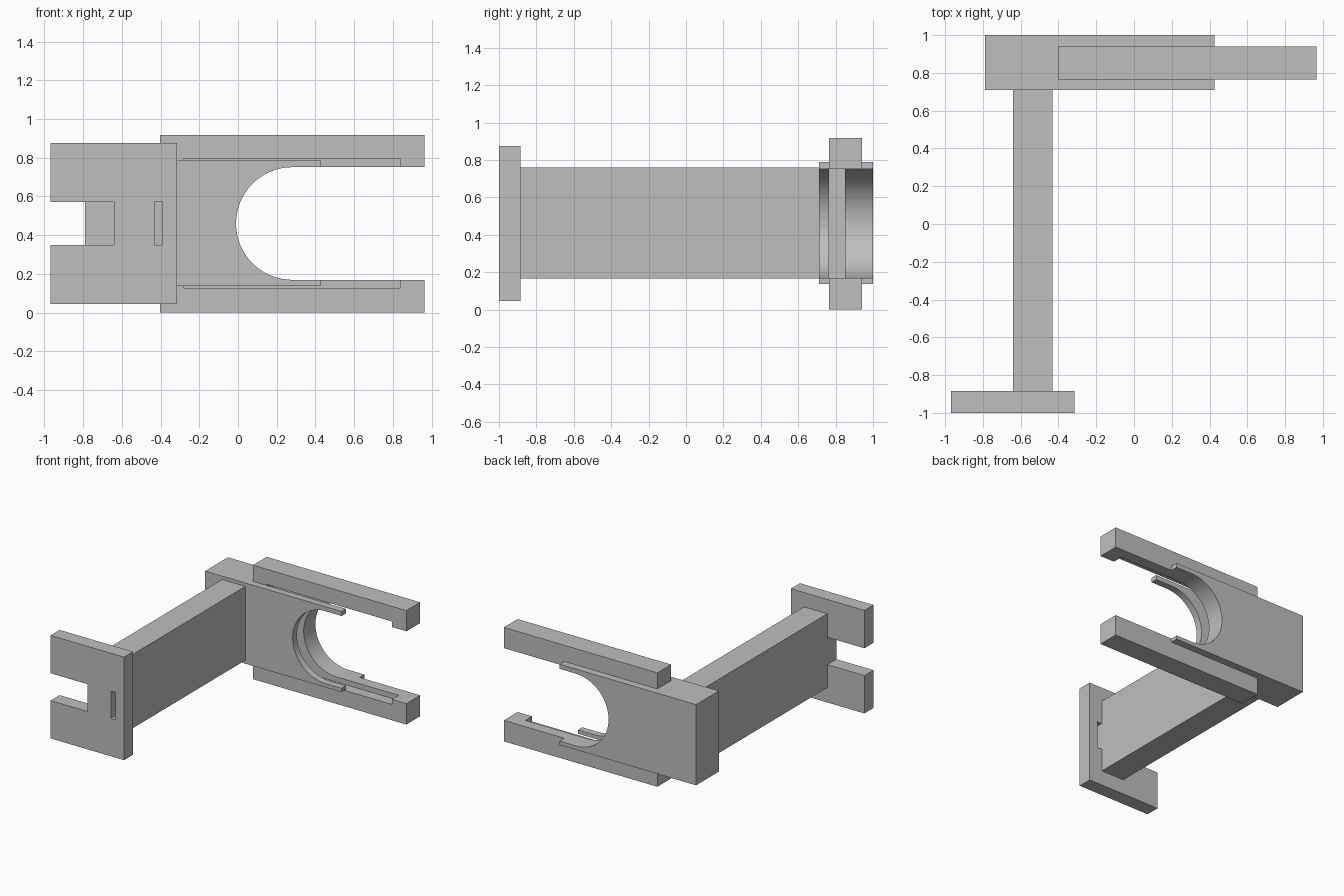
import bpy, bmesh, math

cube = bpy.data.objects.get("Cube")
if cube:
    bpy.data.objects.remove(cube, do_unlink=True)

grey = bpy.data.materials.new("plain grey")
grey.use_nodes = True
grey.diffuse_color = (0.52, 0.52, 0.52, 1)
grey.node_tree.nodes["Principled BSDF"].inputs["Base Color"].default_value = grey.diffuse_color


def prism(name, outline, y0, y1):
    """Extrude an x-z outline from y0 to y1."""
    bm = bmesh.new()
    face = bm.faces.new([bm.verts.new((x, y0, z)) for x, z in outline])
    ext = bmesh.ops.extrude_face_region(bm, geom=[face])["geom"]
    moved = [v for v in ext if isinstance(v, bmesh.types.BMVert)]
    bmesh.ops.translate(bm, verts=moved, vec=(0, y1 - y0, 0))
    bmesh.ops.recalc_face_normals(bm, faces=bm.faces)
    mesh = bpy.data.meshes.new(name)
    bm.to_mesh(mesh)
    bm.free()
    mesh.materials.append(grey)
    obj = bpy.data.objects.new(name, mesh)
    bpy.context.collection.objects.link(obj)
    return obj


def box(name, x0, x1, y0, y1, z0, z1):
    return prism(name, [(x0, z0), (x1, z0), (x1, z1), (x0, z1)], y0, y1)


def combine(obj, other, operation):
    """Apply a boolean and discard the second solid."""
    mod = obj.modifiers.new(operation.lower(), "BOOLEAN")
    mod.operation, mod.solver, mod.object = operation, "EXACT", other
    bpy.context.view_layer.update()
    result = obj.evaluated_get(bpy.context.evaluated_depsgraph_get())
    mesh = bpy.data.meshes.new_from_object(result)
    obj.modifiers.clear()
    obj.data = mesh
    bpy.data.objects.remove(other, do_unlink=True)


MID = 0.46          # height of the holder's centre line
FRONT, GROOVE_BACK, BACK = 0.765, 0.85, 0.94

# Mounting plate with an open side notch and a narrow strap slot
plate = prism("mounting_plate",
              [(-0.97, 0.045), (-0.315, 0.045), (-0.315, 0.875), (-0.97, 0.875),
               (-0.97, 0.57), (-0.64, 0.57), (-0.64, 0.35), (-0.97, 0.35)],
              -1.0, -0.885)
combine(plate, box("slot_cutter", -0.432, -0.39, -1.1, -0.8, 0.35, 0.57), "DIFFERENCE")

# Long connecting arm
box("connecting_arm", -0.64, -0.432, -0.885, 0.71, 0.165, 0.76)

# Holder block with a rail above and below
holder = box("holder", -0.79, 0.427, 0.71, 1.0, 0.138, 0.788)
for low, high in ((0.0, 0.25), (0.67, 0.918)):
    combine(holder, box("rail", -0.403, 0.965, FRONT, BACK, low, high), "UNION")

# Insert groove, closed by hooks at the rail tips
combine(holder, box("groove_cutter", -0.28, 0.836, FRONT, GROOVE_BACK, 0.128, 0.796), "DIFFERENCE")

# Round-ended opening through the holder
radius, centre = 0.291, 0.281
arc = [(centre + radius * math.cos(a), MID + radius * math.sin(a))
       for a in (math.pi * (0.5 + i / 48) for i in range(49))]
opening = prism("opening_cutter", arc + [(1.2, MID - radius), (1.2, MID + radius)], 0.6, 1.1)
combine(holder, opening, "DIFFERENCE")

# Smooth the curved wall, keep the corners crisp
bpy.ops.object.select_all(action="DESELECT")
holder.select_set(True)
bpy.context.view_layer.objects.active = holder
bpy.ops.object.shade_smooth_by_angle(angle=math.radians(30))
